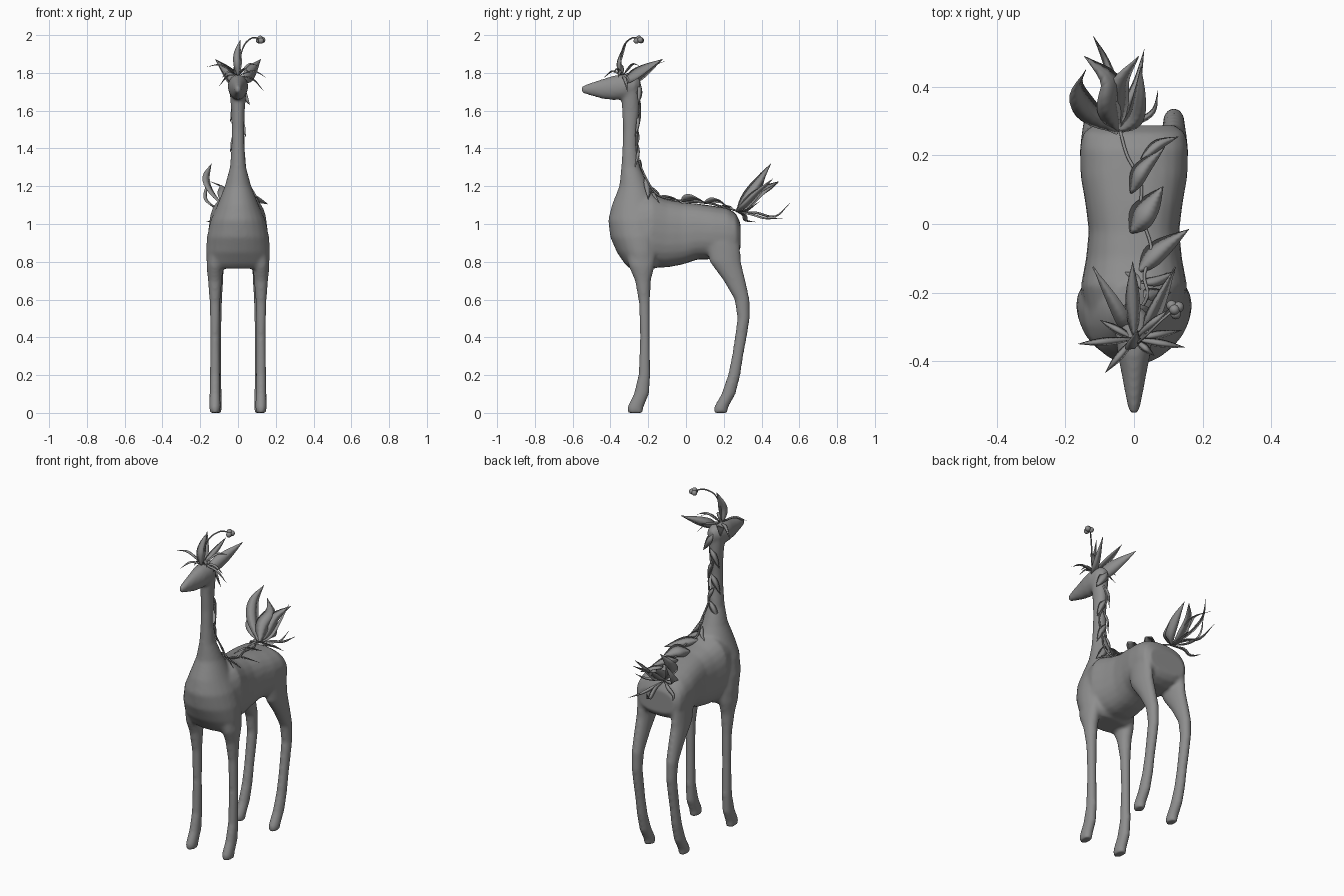
import bpy, bmesh, math
from mathutils import Vector

mat = bpy.data.materials.new("stone grey")
mat.diffuse_color = (0.27, 0.27, 0.27, 1)


def finish(name, bm):
    bmesh.ops.recalc_face_normals(bm, faces=bm.faces)
    me = bpy.data.meshes.new(name)
    bm.to_mesh(me)
    bm.free()
    me.materials.append(mat)
    for p in me.polygons:
        p.use_smooth = True
    ob = bpy.data.objects.new(name, me)
    bpy.context.collection.objects.link(ob)
    return ob


def skin(bm, rows):
    """Close a list of vertex loops into a capped tube."""
    n = len(rows[0])
    vs = [[bm.verts.new(p) for p in r] for r in rows]
    for a, b in zip(vs, vs[1:]):
        for i in range(n):
            j = (i + 1) % n
            bm.faces.new((a[i], a[j], b[j], b[i]))
    bm.faces.new(vs[0][::-1])
    bm.faces.new(vs[-1])


def spline(pts, n):
    """Catmull-Rom samples through the points."""
    p = [Vector(q) for q in pts]
    p = [2 * p[0] - p[1]] + p + [2 * p[-1] - p[-2]]
    out = []
    for k in range(n + 1):
        s = k / n * (len(p) - 3)
        i = min(int(s), len(p) - 4)
        t = s - i
        a, b, c, d = p[i:i + 4]
        out.append(0.5 * (2 * b + (c - a) * t + (2 * a - 5 * b + 4 * c - d) * t * t
                          + (3 * b - a - 3 * c + d) * t ** 3))
    return out


def loft(bm, rings, axis, x=0, power=1.0):
    """Elliptic rings (pos, centre, half width x, half size) along z or y."""
    rows = []
    for (pos, c, hx, h) in rings:
        row = []
        for k in range(24):
            a = math.tau * k / 24
            u, v = math.cos(a), math.sin(a)
            u = math.copysign(abs(u) ** power, u) * hx + x
            v = math.copysign(abs(v) ** power, v) * h + c
            row.append((u, v, pos) if axis == "z" else (u, pos, v))
        rows.append(row)
    skin(bm, rows)


# Body, neck, head and legs, fused into one smooth skin
bm = bmesh.new()
loft(bm, [(1.7, -.295, .045, .05), (1.6, -.293, .036, .046), (1.5, -.295, .034, .038),
          (1.4, -.297, .035, .040), (1.3, -.293, .043, .050), (1.2, -.275, .070, .078),
          (1.1, -.265, .110, .128), (1.02, -.255, .145, .157), (.93, -.248, .165, .153),
          (.85, -.238, .170, .128), (.79, -.23, .166, .095), (.765, -.23, .150, .07)], "z")
loft(bm, [(-.26, .96, .14, .18), (-.18, .965, .155, .195), (-.1, .95, .140, .18),
          (-.02, .95, .132, .165), (.06, .96, .142, .148), (.14, .955, .156, .142),
          (.22, .95, .158, .135), (.265, .945, .150, .11), (.288, .935, .12, .07)], "y", power=.8)
loft(bm, [(-.553, 1.712, .014, .018), (-.5, 1.714, .025, .036), (-.44, 1.715, .036, .053),
          (-.38, 1.721, .048, .066), (-.32, 1.727, .055, .066), (-.27, 1.735, .046, .054),
          (-.242, 1.735, .02, .03)], "y")
for s in (-1, 1):
    loft(bm, [(.0, -.268, .028, .042), (.03, -.268, .030, .043), (.1, -.236, .029, .041),
              (.2, -.22, .027, .032), (.4, -.217, .025, .026), (.58, -.22, .028, .029),
              (.7, -.228, .037, .042), (.78, -.235, .045, .07), (.86, -.235, .04, .08)],
         "z", x=s * .122)
    loft(bm, [(.0, .183, .028, .036), (.03, .186, .030, .038), (.1, .225, .029, .038),
              (.2, .255, .028, .033), (.3, .273, .027, .030), (.4, .29, .028, .032),
              (.5, .305, .029, .033), (.6, .297, .032, .040), (.7, .257, .037, .058),
              (.8, .208, .042, .083), (.9, .195, .04, .09)], "z", x=s * .116)
body = finish("body", bm)
m = body.modifiers.new("fuse", "REMESH")
m.mode = "VOXEL"
m.voxel_size = .009
m.use_smooth_shade = True
m = body.modifiers.new("blend", "SMOOTH")
m.factor = .5
m.iterations = 10


def leaf(name, pts, width, side, thick=.005, base=.12, n=12):
    """Pointed, slightly keeled blade along a path; width is the half width."""
    path = spline(pts, n)
    bm = bmesh.new()
    rows = []
    for i, p in enumerate(path):
        t = i / n
        tan = (path[min(i + 1, n)] - path[max(i - 1, 0)]).normalized()
        s = Vector(side)
        s = (s - tan * s.dot(tan)).normalized()
        nor = tan.cross(s)
        f = max(math.sin(math.pi * t ** .8), base * (1 - t), .02)
        w, h = width * f, thick * max(f, .15)
        rows.append([p + s * w + nor * h, p + nor * h * .6, p - s * w + nor * h, p - nor * h])
    skin(bm, rows)
    return finish(name, bm)


def tube(name, pts, r):
    """Thin round stem."""
    path = spline(pts, 8 * (len(pts) - 1))
    bm = bmesh.new()
    rows = []
    for i, p in enumerate(path):
        tan = (path[min(i + 1, len(path) - 1)] - path[max(i - 1, 0)]).normalized()
        u = tan.orthogonal() if abs(tan.x) > .9 else tan.cross(Vector((1, 0, 0)))
        u.normalize()
        v = tan.cross(u)
        rows.append([p + r * (u * math.cos(k * math.tau / 6) + v * math.sin(k * math.tau / 6))
                     for k in range(6)])
    skin(bm, rows)
    return finish(name, bm)


# Ears
for s, label in ((-1, "left"), (1, "right")):
    leaf(label + "_ear", [(s * .02, -.33, 1.745), (s * .055, -.25, 1.795), (s * .12, -.125, 1.872)],
         .036, (-s * .6, -.3, .7), thick=.016, base=.6)

# Flower on the crown: upright petal, back petal and thin curling petals
leaf("upright_petal", [(0, -.355, 1.78), (0, -.36, 1.85), (.0, -.34, 1.91), (.012, -.31, 1.975)],
     .026, (1, .5, 0))
leaf("back_petal", [(0, -.33, 1.79), (-.004, -.22, 1.825), (-.004, -.11, 1.862)], .022, (1, 0, 0))
for i, tip in enumerate([(-.165, -.35, 1.832), (.15, -.36, 1.775), (-.085, -.435, 1.775),
                         (-.1, -.28, 1.73), (.14, -.31, 1.70), (.06, -.385, 1.80), (.1, -.25, 1.84)]):
    c = Vector((0, -.335, 1.785))
    mid = c.lerp(Vector(tip), .55) + Vector((0, 0, .03))
    leaf(f"crown_petal_{i}", [c, mid, tip], .012, (tip[1] + .335, -tip[0], 0), thick=.004, base=.4)

# Stalk with a bud
tube("bud_stalk", [(.005, -.345, 1.79), (.012, -.345, 1.88), (.035, -.325, 1.95),
                   (.075, -.285, 1.985), (.11, -.255, 1.982)], .004)
for i, (dx, dy, dz) in enumerate([(0, 0, .006), (.012, .008, -.002), (-.008, .012, -.004), (.004, -.012, -.006)]):
    bm = bmesh.new()
    bmesh.ops.create_uvsphere(bm, u_segments=10, v_segments=6, radius=.016)
    bmesh.ops.translate(bm, verts=bm.verts, vec=(.118 + dx, -.25 + dy, 1.976 + dz))
    finish(f"bud_{i}", bm)

# Vine down the neck and along the back
tube("vine", [(.03, -.262, 1.70), (-.01, -.243, 1.58), (.03, -.262, 1.46), (.02, -.25, 1.34),
              (.04, -.205, 1.23), (.03, -.15, 1.155), (.05, -.07, 1.13), (.02, .03, 1.118),
              (.02, .12, 1.11), (-.02, .2, 1.09), (-.04, .27, 1.07)], .005)

# Neck leaves, wrapping around the back of the neck
for i, (z, y) in enumerate([(1.70, -.24), (1.61, -.243), (1.53, -.25), (1.45, -.252), (1.37, -.25), (1.29, -.238)]):
    s = -1 if i % 2 else 1
    k = 1.5 if i == 0 else 1
    leaf(f"neck_leaf_{i}", [(-s * .012, y - .002, z + .05), (s * .022, y, z),
                            (s * .042 * k, y - .02 / k, z - .07)], .018 * k, (.8, -.5 * s, .5 * s))

# Leaves on the shoulders and back
back = [((.03, -.215, 1.25), (.06, -.2, 1.19), (.11, -.2, 1.13), .024),
        ((.02, -.19, 1.20), (0, -.16, 1.16), (-.035, -.14, 1.135), .018),
        ((.02, -.17, 1.17), (.07, -.16, 1.145), (.12, -.14, 1.11), .022),
        ((.01, -.14, 1.14), (.07, -.075, 1.14), (.16, -.015, 1.105), .036),
        ((-.01, -.025, 1.12), (.03, .04, 1.14), (.085, .11, 1.11), .046),
        ((-.01, .09, 1.11), (.02, .16, 1.13), (.09, .225, 1.09), .03),
        ((.02, .19, 1.10), (.07, .235, 1.09), (.13, .255, 1.065), .02)]
for i, (a, b, c, w) in enumerate(back):
    leaf(f"back_leaf_{i}", [a, b, c], w, (c[1] - a[1], a[0] - c[0], .1))

# Tail tuft of broad leaves and thin blades
tail = [((-.13, .33, 1.16), (-.165, .39, 1.24), (-.14, .45, 1.32), .038, (.6, .5, -.4)),
        ((-.07, .34, 1.14), (-.07, .42, 1.19), (-.145, .49, 1.225), .042, (.8, .2, -.5)),
        ((-.05, .33, 1.10), (-.04, .41, 1.17), (.015, .49, 1.22), .038, (.8, -.2, -.5)),
        ((.0, .31, 1.10), (.015, .38, 1.17), (.02, .46, 1.24), .03, (.6, -.6, .3)),
        ((-.14, .32, 1.10), (-.17, .37, 1.15), (-.15, .42, 1.25), .024, (.4, .6, -.3)),
        ((-.05, .37, 1.06), (-.08, .47, 1.04), (-.12, .55, 1.11), .014, (.8, .3, 0)),
        ((-.02, .35, 1.05), (.01, .42, 1.03), (.03, .51, 1.03), .014, (1, 0, 0)),
        ((.01, .3, 1.07), (.055, .33, 1.08), (.07, .39, 1.12), .010, (.6, -.5, .3)),
        ((-.1, .31, 1.05), (-.14, .32, 1.02), (-.17, .37, 1.01), .014, (.3, .7, 0))]
for i, (b, c, d, w, side) in enumerate(tail):
    root = (-.045, .27, 1.065)
    leaf(f"tail_leaf_{i}", [root, b, c, d], w, side, thick=.006, base=.3)
